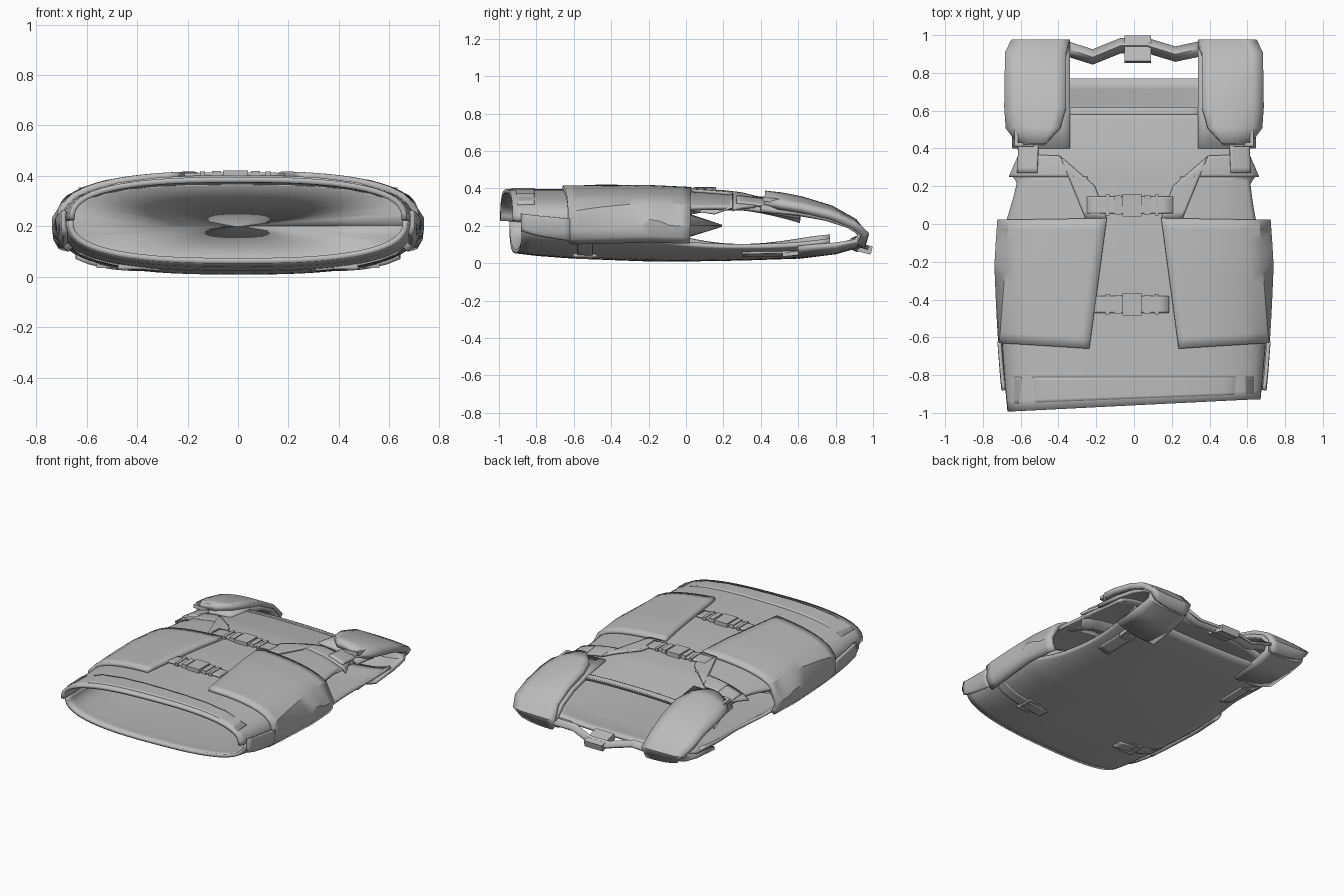
import bpy, math
from mathutils import Vector

if "Cube" in bpy.data.objects:
    bpy.data.objects.remove(bpy.data.objects["Cube"])

mat = bpy.data.materials.new("grey_fabric")
mat.use_nodes = True
GREY = (0.5, 0.5, 0.5, 1)
mat.diffuse_color = GREY
mat.node_tree.nodes["Principled BSDF"].inputs["Base Color"].default_value = GREY

E = 0.75  # roundness of the torso section
# y, half width, top z, bottom z
STATIONS = [(-1, .655, .385, .075), (-.8, .675, .385, .05), (-.6, .69, .385, .035),
            (-.2, .705, .385, .02), (0, .69, .375, .02), (.3, .675, .36, .025),
            (.6, .665, .315, .035), (.8, .65, .255, .06), (.95, .6, .17, .11)]


def section(y):
    y = max(-1, min(.95, y))
    for a, b in zip(STATIONS, STATIONS[1:]):
        if y <= b[0]:
            t = (y - a[0]) / (b[0] - a[0])
            return [p + (q - p) * t for p, q in zip(a[1:], b[1:])]


def power(v):
    return math.copysign(abs(v) ** E, v)


def surf(a, y, off=0.0):
    """Point on the torso at section angle a."""
    w, top, bot = section(y)
    return Vector(((w + off) * power(math.cos(a)), y,
                   (top + bot) / 2 + ((top - bot) / 2 + off) * power(math.sin(a))))


def on_body(x, y, side=1, off=0.0):
    """Point above (or below) x; an x past the edge wraps round the side."""
    w = section(y)[0]
    ax = abs(x)
    a = math.acos((ax / w) ** (1 / E)) if ax < w else -(ax - w) * 3
    p = surf(side * a, y, off)
    return Vector((math.copysign(p.x, x), p.y, p.z))


def finish(ob, thick=0.0, angle=35, offset=0):
    bpy.context.collection.objects.link(ob)
    ob.data.materials.append(mat)
    if thick:
        m = ob.modifiers.new("thickness", 'SOLIDIFY')
        m.thickness, m.offset = thick, offset
    bpy.ops.object.select_all(action='DESELECT')
    ob.select_set(True)
    bpy.context.view_layer.objects.active = ob
    bpy.ops.object.shade_smooth_by_angle(angle=math.radians(angle))
    return ob


def sheet(name, rows, thick):
    """Grid of points turned into a cloth sheet."""
    n = len(rows[0])
    faces = [(i * n + j, i * n + j + 1, (i + 1) * n + j + 1, (i + 1) * n + j)
             for i in range(len(rows) - 1) for j in range(n - 1)]
    me = bpy.data.meshes.new(name)
    me.from_pydata([p for r in rows for p in r], [], faces)
    return finish(bpy.data.objects.new(name, me), thick)


def patch(name, corners, off, thick, side=1, n=8):
    """Panel laid over the torso between four (x, y) corners."""
    c = [Vector(p) for p in corners]
    rows = []
    for i in range(n + 1):
        l, r = c[0].lerp(c[3], i / n), c[1].lerp(c[2], i / n)
        rows.append([on_body(*l.lerp(r, j / n), side, off) for j in range(n + 1)])
    return sheet(name, rows, thick)


def box(name, centre, size, rot=0.0):
    x, y, z = (s / 2 for s in size)
    v = [(i * x, j * y, k * z) for i in (-1, 1) for j in (-1, 1) for k in (-1, 1)]
    f = [(0, 1, 3, 2), (4, 6, 7, 5), (0, 4, 5, 1), (2, 3, 7, 6), (0, 2, 6, 4), (1, 5, 7, 3)]
    me = bpy.data.meshes.new(name)
    me.from_pydata(v, [], f)
    ob = bpy.data.objects.new(name, me)
    ob.location, ob.rotation_euler = centre, (rot, 0, 0)
    return finish(ob)


def buckle(name, x, y, side=1, size=.1, rot=0.0, off=.03):
    """Open square frame with a centre bar."""
    c = on_body(x, y, side, off)
    for s in (-1, 1):
        box(name + "_side", c + Vector((s * size * .45, 0, 0)), (.018, size * 1.3, .022), rot)
    for t in (-.6, 0, .6):
        d = t * size
        box(name + "_bar", c + Vector((0, d * math.cos(rot), d * math.sin(rot))),
            (size, .02, .022), rot)


# torso shell: front and back panels, parted along the sides by the armholes
def arm_gap(y, left):
    t = (y + .25) / 1.1
    if not 0 < t < 1:
        return 0
    return math.radians(30) * math.sin(math.pi * t) ** (.5 if left else 1.6)


def torso_panel(name, side, y0, y1, rows=30, cols=32):
    pts = []
    for i in range(rows + 1):
        t = i / rows
        row = []
        for j in range(cols + 1):
            y = y0 + (y1 - y0) * t
            a0, a1 = arm_gap(y, True), math.pi - arm_gap(y, False)
            p = surf(side * (a0 + (a1 - a0) * j / cols), y)
            p.y += .05 * p.x * (1 - t) ** 4
            row.append(p)
        pts.append(row)
    sheet(name, pts, .022)


torso_panel("front_panel", 1, -.96, .61)
torso_panel("back_panel", -1, -.91, .77)

# inner lining closing the waist as a shallow cone
ring = [surf(2 * math.pi * j / 32, -.3, -.02) for j in range(33)]
apex = Vector((0, .2, .2))
sheet("inner_lining", [[p.lerp(apex, t) for p in ring] for t in (0, .5, .98)], .006)

# waist hem and neck hem
patch("waist_hem", [(-.62, -.95), (.62, -.9), (.62, -.81), (-.62, -.81)], .012, .012)
patch("neck_hem", [(-.38, .58), (.38, .58), (.38, .615), (-.38, .615)], .01, .014)

# shoulder bands and pads
BAND = [(.4, .345), (.6, .315), (.75, .275), (.87, .215), (.93, .15),
        (.91, .09), (.8, .06), (.6, .035)]


def shoulder(name, s, path, widths, lift, thick):
    rows = []
    for (y, z), (x0, x1) in zip(path, widths):
        d = Vector((y - .4, (z - .17) * 2)).normalized() * lift
        k = .17 - z
        rows.append([Vector((s * (x0 + (x1 - x0) * u / 6), y + d.x,
                             z + d.y + k * .35 * (u / 6) ** 3)) for u in range(7)])
    sheet(name, rows, thick)


for s, label in ((1, "left"), (-1, "right")):
    shoulder(label + "_shoulder_band", s, BAND, [(.34, .64)] * 8, 0, .025)
    shoulder(label + "_shoulder_pad", s, [(.42, .34), (.5, .332)] + BAND[1:6],
             [(.47, .6), (.39, .67)] + [(.36, .68)] * 3 + [(.34, .65), (.36, .6)], .028, .04)

    # large side pouches that wrap round the flanks, with their open mouths
    patch(label + "_pouch", [(s * .23, -.66), (s * .83, -.62), (s * .8, .02), (s * .14, .03)],
          .02, .03, n=12)
    patch(label + "_pouch_flap", [(s * .26, .25), (s * .64, .25), (s * .59, .37), (s * .38, .36)],
          .02, .016)
    patch(label + "_pouch_gusset", [(s * .14, .03), (s * .25, .03), (s * .38, .36), (s * .2, .2)],
          .02, .016)
    mouth = [[on_body(s * x, y, 1, o) for x in (.24, .36, .5, .62)]
             for y, o in ((.25, .02), (.15, -.05), (.04, -.03))]
    sheet(label + "_pouch_mouth", mouth, .01)

    # shoulder adjuster strap and buckle
    patch(label + "_adjuster_strap", [(s * .49, .27), (s * .59, .27), (s * .58, .5), (s * .48, .5)],
          .03, .016)
    buckle(label + "_shoulder_buckle", s * .535, .48, 1, .1, -.12, .055)

    # rear straps and buckles
    patch(label + "_rear_strap", [(s * .46, .3), (s * .54, .3), (s * .54, .62), (s * .46, .62)],
          .015, .014, -1)
    buckle(label + "_rear_buckle", s * .5, .58, -1, .09, .1, .015)
    patch(label + "_flank_strap", [(s * .3, -.58), (s * .8, -.58), (s * .8, -.5), (s * .3, -.5)],
          .013, .012, -1)
    buckle(label + "_flank_buckle", s * .42, -.54, -1, .09, 0, .01)
    patch(label + "_side_tab", [(s * .66, -.88), (s * .71, -.88), (s * .71, -.62), (s * .66, -.62)],
          .025, .02, -1)

# chest and belly closures
for label, y, half in (("chest", .1, .24), ("belly", -.425, .22)):
    patch(label + "_strap", [(-half, y - .045), (half - .04, y - .045),
                             (half - .04, y + .045), (-half, y + .045)], .022, .014)
    z = section(y)[1] + .022
    box(label + "_clip_body", (-.01, y, z), (.1, .12, .03))
    for x in (-.085, .07):
        box(label + "_clip_end", (x, y, z), (.035, .1, .026))
    for x in (-.14, .12):
        box(label + "_clip_slider", (x, y, z), (.02, .11, .022))

# drag handle behind the neck
path = [(-.36, .93, .13), (-.22, .885, .11), (-.07, .945, .085),
        (.07, .945, .085), (.22, .9, .11), (.36, .93, .13)]
sheet("drag_handle", [[Vector((x, y - .035, z - .02)), Vector((x, y, z + .015)),
                       Vector((x, y + .035, z - .01))] for x, y, z in path], .018)
box("handle_keeper", (.02, .925, .085), (.14, .14, .045), -.25)
